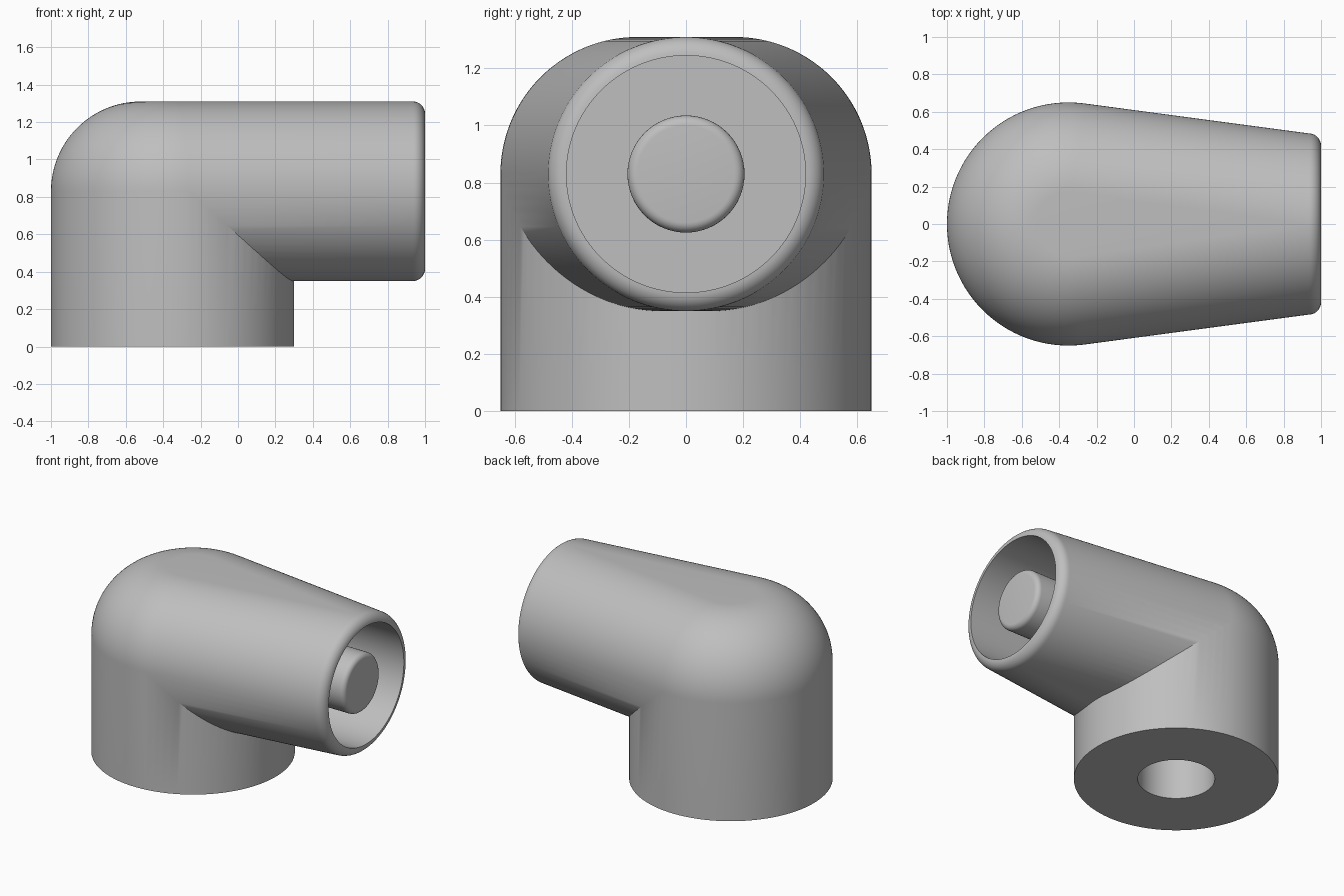
import bpy, bmesh
from math import pi, sin, cos, acos, radians
from mathutils import Matrix, Vector

if "Cube" in bpy.data.objects:
    bpy.data.objects.remove(bpy.data.objects["Cube"], do_unlink=True)

grey = bpy.data.materials.new("light_grey")
grey.use_nodes = True
grey.diffuse_color = (0.52, 0.52, 0.52, 1)
grey.node_tree.nodes["Principled BSDF"].inputs["Base Color"].default_value = (0.52, 0.52, 0.52, 1)

COL_X, COL_R = -0.35, 0.65      # column centre and radius
ARM_Z, ARM_R = 0.83, 0.48       # arm axis height and radius
CORE = COL_R - ARM_R            # flat core radius of the rounded elbow
LIP, LIP_X = 0.065, 0.935       # lip rounding and where it starts
POCKET_X = 0.3


def skin(name, rows, closed):
    """Quad skin over rows of points, with every open rim capped."""
    bm = bmesh.new()
    grid = [[bm.verts.new(p) for p in row] for row in rows]
    n = len(rows[0])
    for a, b in zip(grid, grid[1:]):
        for i in range(n if closed else n - 1):
            j = (i + 1) % n
            bm.faces.new((a[i], a[j], b[j], b[i]))
    bmesh.ops.remove_doubles(bm, verts=bm.verts, dist=1e-5)
    bmesh.ops.holes_fill(bm, edges=[e for e in bm.edges if e.is_boundary], sides=0)
    bmesh.ops.recalc_face_normals(bm, faces=bm.faces)
    mesh = bpy.data.meshes.new(name)
    bm.to_mesh(mesh)
    bm.free()
    mesh.materials.append(grey)
    obj = bpy.data.objects.new(name, mesh)
    bpy.context.collection.objects.link(obj)
    return obj


def turned(name, profile, angles, matrix):
    """Solid of revolution about local z."""
    rows = [[matrix @ Vector((r * cos(a), r * sin(a), h)) for a in angles] for r, h in profile]
    return skin(name, rows, True)


def activate(obj):
    bpy.ops.object.select_all(action='DESELECT')
    obj.select_set(True)
    bpy.context.view_layer.objects.active = obj


def combine(obj, tool, operation):
    tool.hide_render = True
    mod = obj.modifiers.new(operation.lower(), 'BOOLEAN')
    mod.operation, mod.solver, mod.object = operation, 'EXACT', tool
    activate(obj)
    bpy.ops.object.modifier_apply(modifier=mod.name)
    bpy.data.objects.remove(tool, do_unlink=True)


def smooth(obj):
    activate(obj)
    bpy.ops.object.shade_smooth_by_angle(angle=radians(30))


# Tapered arm with rounded elbow, rolled lip and deep pocket
side = acos(CORE / (LIP_X - COL_X))          # direction of the tapered flanks
back = [side + (2 * pi - 2 * side) * i / 80 for i in range(81)]
tip = []
for i in range(9):
    a = pi / 2 * i / 8
    tip.append((LIP_X + LIP * sin(a), ARM_R - LIP * (1 - cos(a))))
tip.append((POCKET_X, ARM_R - LIP))

rows = []
for k in range(65):
    t = -pi / 2 + pi * k / 64
    left = [(x, r * cos(t) / sin(side), ARM_Z + r * sin(t)) for x, r in reversed(tip)]
    reach = CORE + ARM_R * cos(t)
    elbow = [(COL_X + reach * cos(p), reach * sin(p), ARM_Z + ARM_R * sin(t)) for p in back]
    right = [(x, -y, z) for x, y, z in reversed(left)]
    rows.append(left + elbow + right)
housing = skin("elbow_housing", rows, False)

# Upright column, sharing its rim with the elbow
front = [-side + 2 * side * i / 36 for i in range(1, 36)]
upright = Matrix.Translation((COL_X, 0, 0))
column = turned("column", [(COL_R, 0), (COL_R, ARM_Z), (0.55, 0.9)], back + front, upright)
combine(housing, column, 'UNION')

# Blind bore in the base
circle = [2 * pi * i / 64 for i in range(64)]
bore = turned("bore_cutter", [(0.245, -0.1), (0.245, 0.6)], circle, upright)
combine(housing, bore, 'DIFFERENCE')

bm = bmesh.new()
bm.from_mesh(housing.data)
bmesh.ops.remove_doubles(bm, verts=bm.verts, dist=1e-4)
bm.to_mesh(housing.data)
bm.free()
smooth(housing)

# Central pin with rounded tip, standing in the pocket
PIN_R, PIN_END, ROUND = 0.205, 0.97, 0.035
profile = [(PIN_R, POCKET_X - 0.02)]
for i in range(7):
    a = pi / 2 * i / 6
    profile.append((PIN_R - ROUND * (1 - cos(a)), PIN_END - ROUND * (1 - sin(a))))
along_x = Matrix.Translation((0, 0, ARM_Z)) @ Matrix.Rotation(pi / 2, 4, 'Y')
smooth(turned("centre_pin", profile, circle, along_x))
